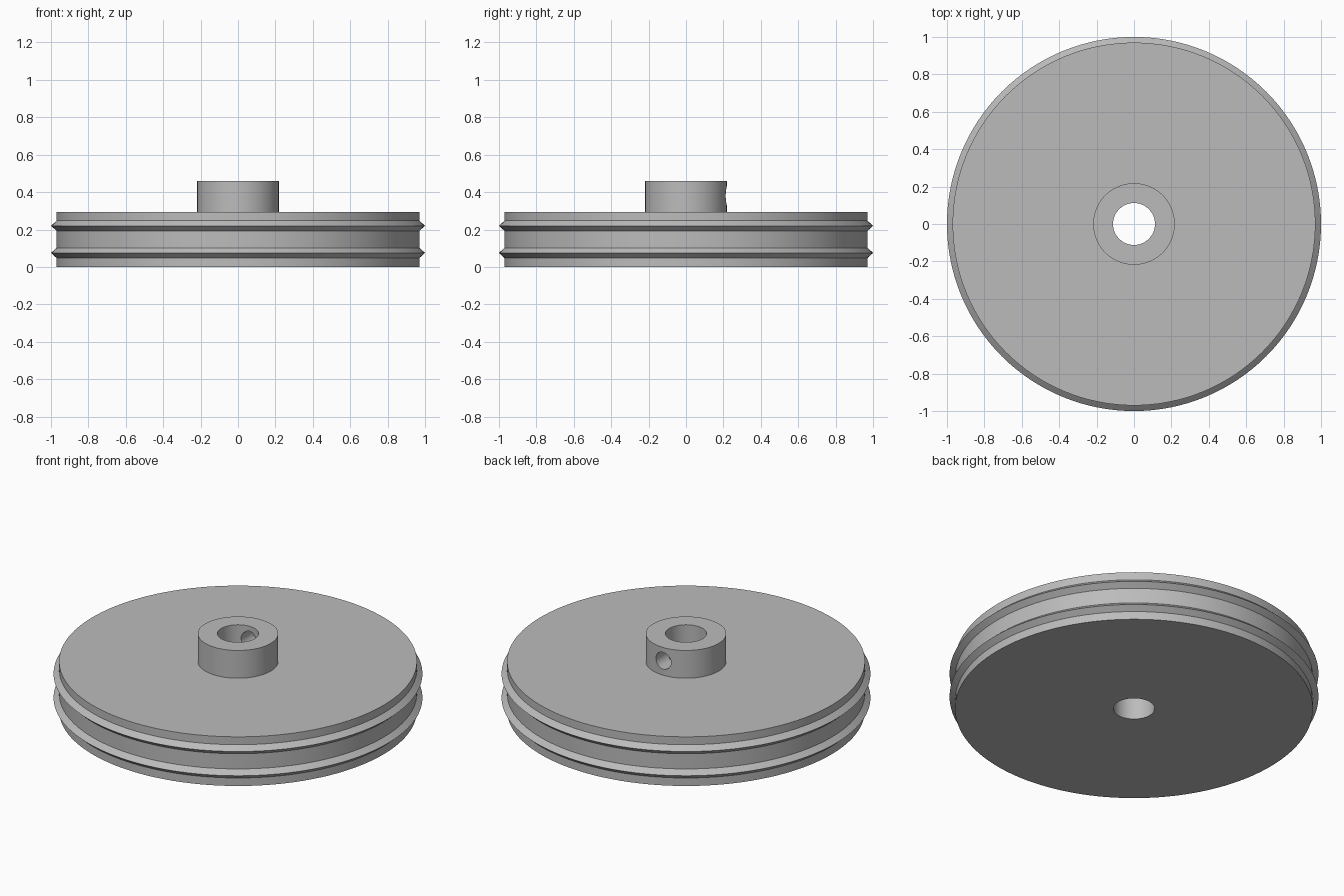
import bpy, bmesh, math
from mathutils import Matrix

cube = bpy.data.objects.get("Cube")
if cube:
    bpy.data.objects.remove(cube, do_unlink=True)

SEGMENTS = 128
RIM, RIDGE = 0.97, 1.0
HUB, BORE = 0.218, 0.112
WHEEL_TOP, HUB_TOP = 0.294, 0.46

grey = bpy.data.materials.new("plain grey")
grey.use_nodes = True
colour = (0.5, 0.5, 0.5, 1)
grey.diffuse_color = colour
grey.node_tree.nodes["Principled BSDF"].inputs["Base Color"].default_value = colour


def add_object(name, bm):
    bmesh.ops.recalc_face_normals(bm, faces=bm.faces)
    mesh = bpy.data.meshes.new(name)
    bm.to_mesh(mesh)
    bm.free()
    obj = bpy.data.objects.new(name, mesh)
    bpy.context.collection.objects.link(obj)
    mesh.materials.append(grey)
    return obj


def lathe(name, profile):
    """Turn a closed (radius, height) profile around the z axis."""
    bm = bmesh.new()
    rings = []
    for r, z in profile:
        angles = [2 * math.pi * i / SEGMENTS for i in range(SEGMENTS)]
        rings.append([bm.verts.new((r * math.cos(a), r * math.sin(a), z)) for a in angles])
    for low, high in zip(rings, rings[1:] + rings[:1]):
        for i in range(SEGMENTS):
            j = (i + 1) % SEGMENTS
            bm.faces.new((low[i], low[j], high[j], high[i]))
    return add_object(name, bm)


# Wheel with two pointed ridges, raised hub and centre bore
profile = [(BORE, 0), (RIM, 0)]
for z in (0.075, 0.22):
    profile += [(RIM, z - 0.027), (RIDGE, z), (RIM, z + 0.027)]
profile += [(RIM, WHEEL_TOP), (HUB, WHEEL_TOP), (HUB, HUB_TOP), (BORE, HUB_TOP)]
wheel = lathe("pulley_wheel", profile)

# Set screw hole through the back wall of the hub
bm = bmesh.new()
placing = Matrix.Translation((0, 0.17, 0.38)) @ Matrix.Rotation(math.pi / 2, 4, 'X')
bmesh.ops.create_cone(bm, cap_ends=True, segments=48, radius1=0.05, radius2=0.05,
                      depth=0.3, matrix=placing)
cutter = add_object("screw_hole_cutter", bm)
cutter.hide_render = True

cut = wheel.modifiers.new("screw hole", 'BOOLEAN')
cut.operation = 'DIFFERENCE'
cut.solver = 'EXACT'
cut.object = cutter

bpy.ops.object.select_all(action='DESELECT')
wheel.select_set(True)
bpy.context.view_layer.objects.active = wheel
bpy.ops.object.modifier_apply(modifier=cut.name)
bpy.data.objects.remove(cutter, do_unlink=True)
bpy.ops.object.shade_smooth_by_angle(angle=math.radians(30))
